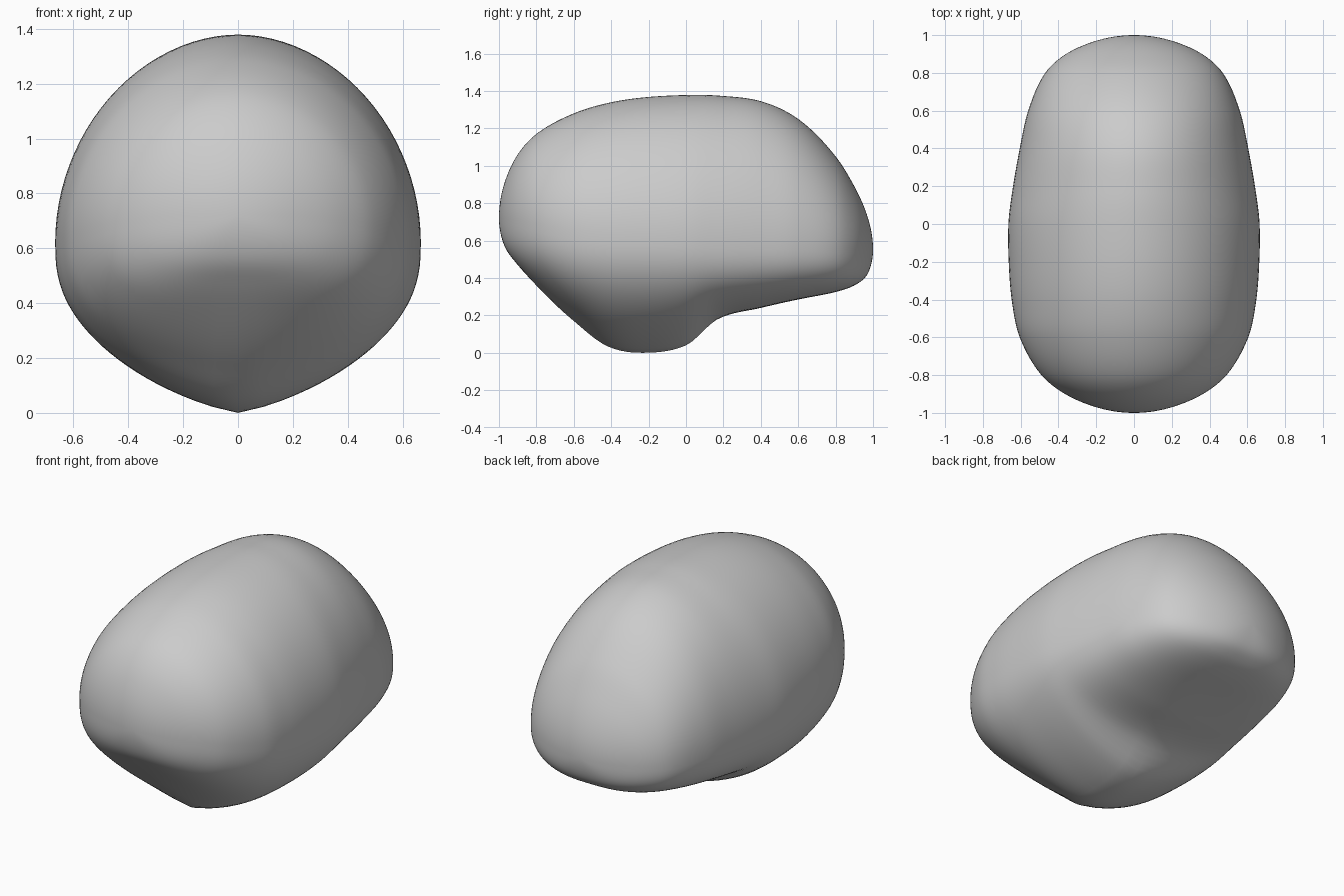
import bpy, bmesh, math

if "Cube" in bpy.data.objects:
    bpy.data.objects.remove(bpy.data.objects["Cube"])

# Stations along the length: y, top z, bottom z, underside edge base z, half width, z of widest point
KEYS = [
    (-1.00, 0.72, 0.72, 0.72, 0.00, 0.72),
    (-0.97, 0.91, 0.57, 0.57, 0.20, 0.72),
    (-0.90, 1.06, 0.47, 0.47, 0.365, 0.71),
    (-0.80, 1.17, 0.36, 0.39, 0.49, 0.69),
    (-0.60, 1.28, 0.17, 0.29, 0.605, 0.66),
    (-0.42, 1.335, 0.035, 0.26, 0.645, 0.64),
    (-0.23, 1.365, 0.00, 0.25, 0.662, 0.63),
    (0.00, 1.378, 0.04, 0.245, 0.665, 0.62),
    (0.17, 1.375, 0.18, 0.24, 0.645, 0.61),
    (0.40, 1.345, 0.24, 0.26, 0.605, 0.60),
    (0.60, 1.25, 0.285, 0.285, 0.56, 0.59),
    (0.80, 1.05, 0.325, 0.325, 0.47, 0.57),
    (0.90, 0.89, 0.36, 0.36, 0.36, 0.56),
    (0.97, 0.73, 0.42, 0.42, 0.20, 0.555),
    (1.00, 0.55, 0.55, 0.55, 0.00, 0.55),
]
ANG = [math.acos(-k[0]) for k in KEYS]


def station(a):
    """Smooth (Hermite) interpolation of the stations by angle."""
    n = len(KEYS)
    i = max(j for j in range(n - 1) if ANG[j] <= a + 1e-9)
    h = ANG[i + 1] - ANG[i]
    t = (a - ANG[i]) / h

    def slope(j, c):
        lo, hi = max(j - 1, 0), min(j + 1, n - 1)
        return (KEYS[hi][c] - KEYS[lo][c]) / (ANG[hi] - ANG[lo])

    out = []
    for c in range(1, 6):
        p, q = KEYS[i][c], KEYS[i + 1][c]
        out.append((2*t**3 - 3*t*t + 1) * p + (t**3 - 2*t*t + t) * h * slope(i, c)
                   + (3*t*t - 2*t**3) * q + (t**3 - t*t) * h * slope(i + 1, c))
    return out


def section(a, count):
    """Closed cross-section: domed upper half, boxy lower half plus a keel bulge."""
    top, bot, base, w, mid = station(a)
    pts = []
    for k in range(count):
        b = 2 * math.pi * k / count
        c, s = math.cos(b), math.sin(b)
        e = 1.95 if s >= 0 else 2.8
        u = abs(c) ** (2 / e)
        v = abs(s) ** (2 / e)
        if s >= 0:
            z = mid + (top - mid) * v
        else:
            z = mid - (mid - base) * v - (base - bot) * (1 - u ** 1.25)
        pts.append((math.copysign(u * w, c), -math.cos(a), z))
    return pts


# Loft the body between the front and back poles
RINGS, SIDES = 96, 96
bm = bmesh.new()
rings = [[bm.verts.new(p) for p in section(math.pi * i / RINGS, SIDES)]
         for i in range(1, RINGS)]
for r, q in zip(rings, rings[1:]):
    for k in range(SIDES):
        m = (k + 1) % SIDES
        bm.faces.new((r[k], r[m], q[m], q[k]))
for ring, y, z in ((rings[0], -1, 0.72), (rings[-1], 1, 0.55)):
    pole = bm.verts.new((0, y, z))
    for k in range(SIDES):
        bm.faces.new((pole, ring[k], ring[(k + 1) % SIDES]))
bmesh.ops.recalc_face_normals(bm, faces=bm.faces)
for f in bm.faces:
    f.smooth = True
mesh = bpy.data.meshes.new("rounded_body")
bm.to_mesh(mesh)
bm.free()
body = bpy.data.objects.new("rounded_body", mesh)
bpy.context.collection.objects.link(body)
